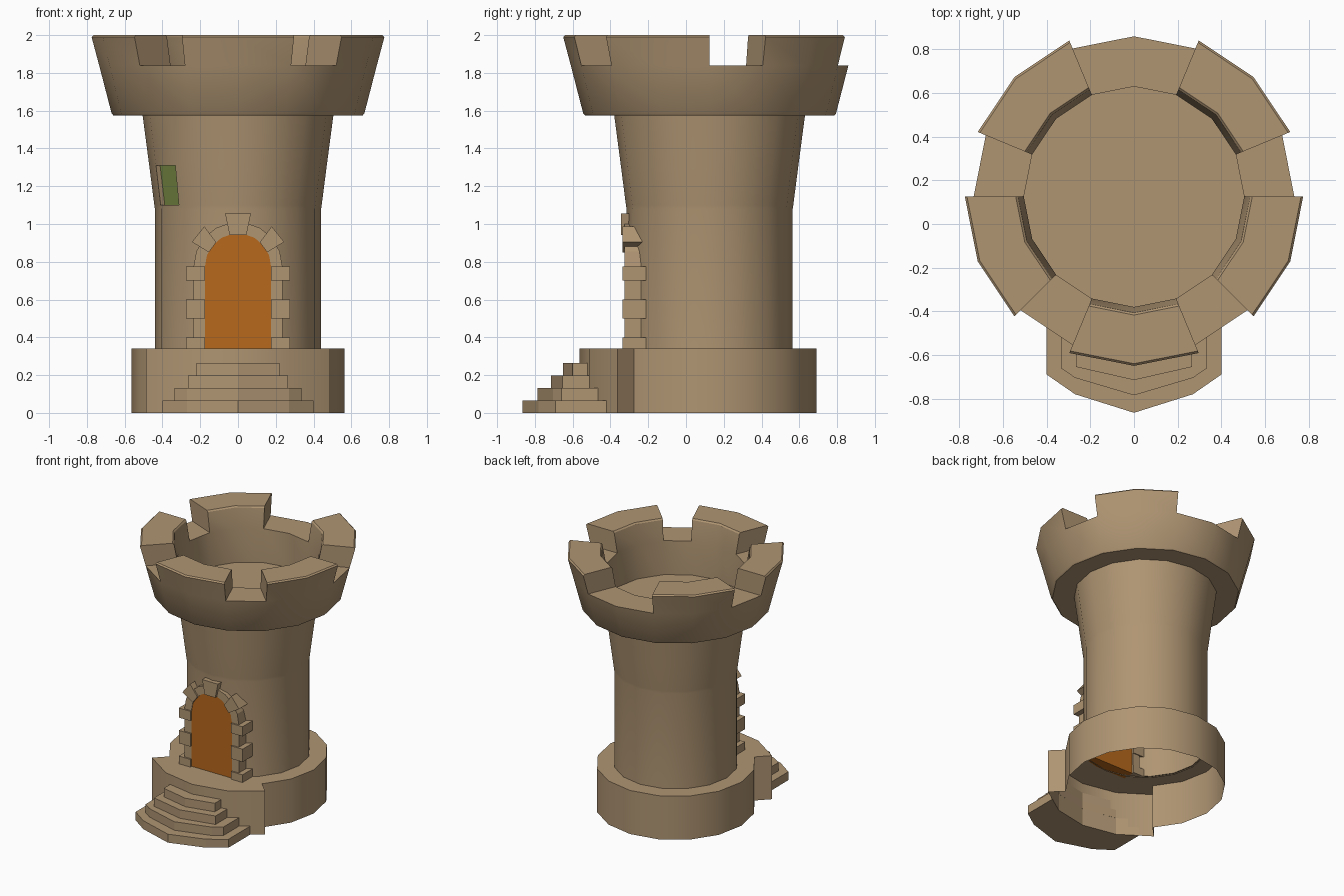
import bpy, bmesh
from math import sin, cos, radians, pi

if "Cube" in bpy.data.objects:
    bpy.data.objects.remove(bpy.data.objects["Cube"])

CY = 0.125          # tower axis in y
N = 16              # sides of every round part


def material(name, col):
    m = bpy.data.materials.new(name)
    m.diffuse_color = (*col, 1)
    m.use_nodes = True
    m.node_tree.nodes["Principled BSDF"].inputs["Base Color"].default_value = m.diffuse_color
    return m


STONE = material("stone", (0.43, 0.30, 0.17))
WOOD = material("door_wood", (0.47, 0.14, 0.012))
GLASS = material("window_green", (0.20, 0.27, 0.06))


def finish(name, bm, mats, smooth=False):
    bmesh.ops.remove_doubles(bm, verts=bm.verts, dist=1e-4)
    bmesh.ops.recalc_face_normals(bm, faces=bm.faces)
    me = bpy.data.meshes.new(name)
    bm.to_mesh(me)
    bm.free()
    ob = bpy.data.objects.new(name, me)
    bpy.context.collection.objects.link(ob)
    for m in mats:
        me.materials.append(m)
    if smooth:
        bpy.ops.object.select_all(action='DESELECT')
        ob.select_set(True)
        bpy.context.view_layer.objects.active = ob
        bpy.ops.object.shade_smooth_by_angle(angle=radians(30))
    return ob


def polar(k, r, z):
    a = 2 * pi * (k % N) / N
    return (r * cos(a), CY + r * sin(a), z)


def face(bm, pts):
    return bm.faces.new([bm.verts.new(p) for p in pts])


def sweep(bm, profile, k0=0, k1=N):
    """Sweep an open (r, z) profile from side k0 to side k1."""
    for k in range(k0, k1):
        for (ra, za), (rb, zb) in zip(profile, profile[1:]):
            face(bm, [polar(k, ra, za), polar(k + 1, ra, za),
                      polar(k + 1, rb, zb), polar(k, rb, zb)])


def prism(bm, pts, d):
    """Extrude a flat polygon by the vector d."""
    n = len(pts)
    far = [tuple(a + b for a, b in zip(p, d)) for p in pts]
    face(bm, pts)
    face(bm, far)
    for i in range(n):
        j = (i + 1) % n
        face(bm, [pts[i], pts[j], far[j], far[i]])


# Base drum, open underneath, with a wider front landing
bm = bmesh.new()
H = 0.34
sweep(bm, [(0.565, 0), (0.565, H), (0.43, H)], 14, 26)
sweep(bm, [(0.69, 0), (0.69, H), (0.565, H), (0.43, H)], 10, 14)
for k in (10, 14):
    face(bm, [polar(k, 0.565, 0), polar(k, 0.69, 0),
              polar(k, 0.69, H), polar(k, 0.565, H)])
finish("base", bm, [STONE], True)

# Steps: front outlines for the right half, mirrored, backs follow the landing
bm = bmesh.new()
outlines = [
    [(0.40, -0.42), (0.40, -0.69), (0.27, -0.78), (0, -0.865)],
    [(0.335, -0.465), (0.335, -0.66), (0.27, -0.705), (0, -0.785)],
    [(0.265, -0.511), (0.265, -0.655), (0, -0.715)],
    [(0.22, -0.521), (0.22, -0.60), (0, -0.65)],
]
for i, half in enumerate(outlines):
    back = [(0, -0.565)] + ([(0.264, -0.512)] if i < 2 else [])
    right = back + half
    loop = right + [(-x, y) for x, y in reversed(right) if x > 0]
    prism(bm, [(x, y, i * 0.066) for x, y in loop], (0, 0, 0.066))
finish("steps", bm, [STONE])

# Shaft with floor on top and a recessed window in one facet
bm = bmesh.new()
sweep(bm, [(0.44, 0.335), (0.44, 1.08), (0.443, 1.10), (0.470, 1.31), (0.505, 1.575)])
face(bm, [polar(k, 0.505, 1.575) for k in range(N)])
bmesh.ops.remove_doubles(bm, verts=bm.verts, dist=1e-4)
a = radians(213.75)
inward = (-0.026 * cos(a), -0.026 * sin(a), 0)
target = (0.448 * cos(a), CY + 0.448 * sin(a), 1.205)
win = min(bm.faces, key=lambda f: sum((p - q) ** 2 for p, q in
                                      zip(f.calc_center_median(), target)))
new = bmesh.ops.extrude_face_region(bm, geom=[win])["geom"]
bmesh.ops.translate(bm, vec=inward, verts=[g for g in new if isinstance(g, bmesh.types.BMVert)])
for g in new:
    if isinstance(g, bmesh.types.BMFace):
        g.material_index = 1
if win.is_valid:
    bm.faces.remove(win)
finish("shaft", bm, [STONE, GLASS], True)

# Crown: flared wall plus five merlons, each two sides wide
bm = bmesh.new()
sweep(bm, [(0.735, 1.84), (0.669, 1.585), (0.66, 1.575), (0.505, 1.575), (0.505, 1.84)])
merlon = [(0.505, 1.84), (0.532, 1.99), (0.542, 2.0), (0.765, 2.0), (0.775, 1.99), (0.735, 1.84)]
starts = (1, 5, 8, 11, 14)
for k in starts:
    sweep(bm, merlon, k, k + 2)
    for e in (k, k + 2):
        face(bm, [polar(e, r, z) for r, z in merlon])
filled = {s + i for s in starts for i in (0, 1)}
for k in set(range(N)) - filled:
    sweep(bm, [(0.505, 1.84), (0.735, 1.84)], k, k + 1)
finish("crown", bm, [STONE], True)

# Door panel with arched top
ZC = 0.775


def arc(r, a0, a1, n, y):
    return [(r * cos(radians(a0 + (a1 - a0) * i / n)), y,
             ZC + r * sin(radians(a0 + (a1 - a0) * i / n))) for i in range(n + 1)]


bm = bmesh.new()
prism(bm, [(-0.178, -0.32, H), (0.178, -0.32, H)] + arc(0.178, 0, 180, 9, -0.32), (0, 0.09, 0))
finish("door", bm, [WOOD])

# Door surround: alternating quoins, arch ring, wedges and keystone
bm = bmesh.new()
quoins = [(0.34, 0.40, 1), (0.40, 0.50, 0), (0.50, 0.60, 1),
          (0.60, 0.70, 0), (0.70, 0.775, 1)]
for s in (-1, 1):
    for z0, z1, wide in quoins:
        x1, y0, y1 = (0.275, -0.337, -0.213) if wide else (0.235, -0.325, -0.22)
        prism(bm, [(s * x, y0, z) for x, z in
                   ((0.175, z0), (x1, z0), (x1, z1), (0.175, z1))], (0, y1 - y0, 0))
    ring = arc(0.175, 0, 80, 4, -0.325) + arc(0.235, 80, 0, 4, -0.325)
    prism(bm, [(s * x, y, z) for x, y, z in ring], (0, 0.105, 0))
    wedge = arc(0.172, 26, 48, 1, -0.337) + arc(0.277, 50, 28, 1, -0.337)
    prism(bm, [(s * x, y, z) for x, y, z in wedge], (0, 0.12, 0))
key = [(-0.045, 0.943), (0.045, 0.943), (0.068, 1.055), (-0.068, 1.055)]
prism(bm, [(x, -0.345, z) for x, z in key], (0, 0.08, 0))
finish("door_surround", bm, [STONE])
